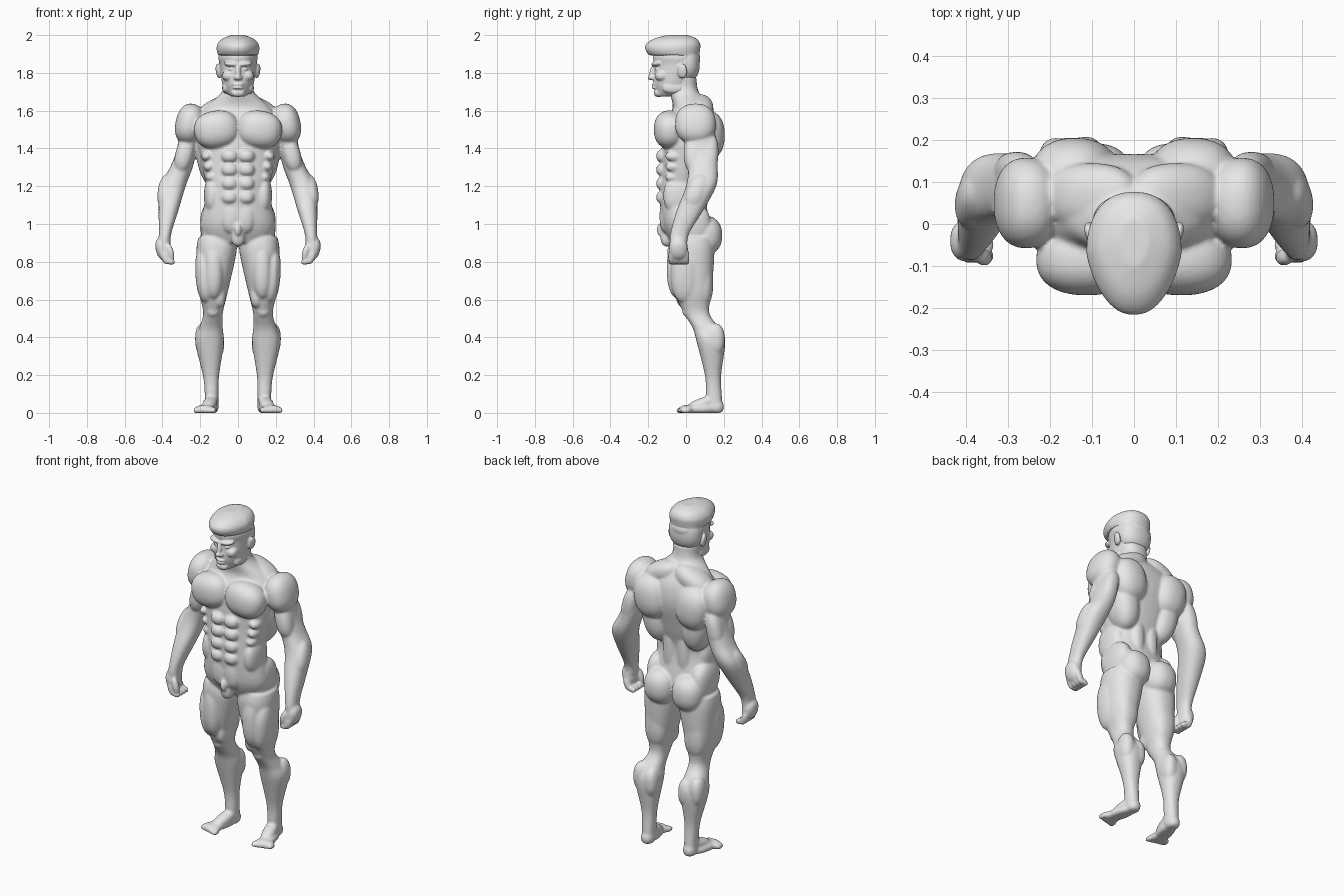
import bpy
import bmesh
from math import cos, sin, pi, radians
from mathutils import Euler, Matrix, Vector

cube = bpy.data.objects.get("Cube")
if cube:
    bpy.data.objects.remove(cube, do_unlink=True)

GREY = (.8, .8, .8, 1)
clay = bpy.data.materials.new("clay_grey")
clay.use_nodes = True
clay.diffuse_color = GREY
clay.node_tree.nodes["Principled BSDF"].inputs["Base Color"].default_value = GREY


def soft(value, power=.87):
    """Signed power, used to make circles and spheres a little squarer."""
    return abs(value) ** power * (1 if value >= 0 else -1)


def spline(before, start, end, after, t):
    """Smooth interpolation between two neighbouring rings."""
    return [q + t / 2 * (r - p + t * (2 * p - 5 * q + 4 * r - s + t * (3 * (q - r) + s - p)))
            for p, q, r, s in zip(before, start, end, after)]


def ring(z, wide, deep, x=0, y=0):
    """One horizontal cross-section: its height, half sizes and centre."""
    return z, wide, deep, x, y


def loft(mesh, rings, side=1, taper=0, segments=40, steps=5):
    """Closed skin over a stack of rings; taper narrows the front."""
    padded = [rings[0]] + rings + [rings[-1]]
    path = [spline(*padded[i:i + 4], step / steps)
            for i in range(len(rings) - 1) for step in range(steps)] + [rings[-1]]
    loops = []
    for z, wide, deep, x, y in path:
        loop = []
        for k in range(segments):
            angle = 2 * pi * k / segments
            across, depth = soft(cos(angle)), soft(sin(angle))
            across *= 1 - taper * max(0, -depth)
            loop.append(mesh.verts.new((side * x + wide * across, y + deep * depth, z)))
        loops.append(loop)
    for low, high in zip(loops, loops[1:]):
        for k in range(segments):
            n = (k + 1) % segments
            mesh.faces.new((low[k], low[n], high[n], high[k]))
    mesh.faces.new(loops[0])
    mesh.faces.new(loops[-1])


def muscle(mesh, z, wide, deep, tall, x=0, y=0, pitch=0, lean=0, turn=0, side=1):
    """Slightly squared ellipsoid with half sizes, turned by angles in degrees."""
    turned = Euler((radians(pitch), side * radians(lean), side * radians(turn)))
    place = Matrix.LocRotScale(Vector((side * x, y, z)), turned, None)
    ball = bmesh.ops.create_icosphere(mesh, subdivisions=4, radius=1)
    for v in ball["verts"]:
        v.co = place @ Vector([size * soft(p) for size, p in zip((wide, deep, tall), v.co)])


def pairs(mesh, **shapes):
    """Adds every named shape on both sides of the figure."""
    for shape in shapes.values():
        for side in (1, -1):
            muscle(mesh, side=side, **shape)


def finish(name, mesh, voxel, smoothing):
    """Fuses the overlapping shapes into one smooth skin."""
    bmesh.ops.recalc_face_normals(mesh, faces=mesh.faces)
    for v in mesh.verts:
        v.co.z = max(v.co.z, 0)
    data = bpy.data.meshes.new(name)
    mesh.to_mesh(data)
    mesh.free()
    data.materials.append(clay)
    part = bpy.data.objects.new(name, data)
    bpy.context.collection.objects.link(part)
    bpy.ops.object.select_all(action="DESELECT")
    part.select_set(True)
    bpy.context.view_layer.objects.active = part
    fuse = part.modifiers.new("fuse", "REMESH")
    fuse.mode = "VOXEL"
    fuse.voxel_size = voxel
    relax = part.modifiers.new("relax", "SMOOTH")
    relax.factor = .5
    relax.iterations = smoothing
    for modifier in ("fuse", "relax"):
        bpy.ops.object.modifier_apply(modifier=modifier)
    bpy.ops.object.shade_smooth()


body = bmesh.new()

# Torso and neck
loft(body, [
    ring(z=.9, wide=.17, deep=.1, y=.02),
    ring(z=1, wide=.2, deep=.125),
    ring(z=1.17, wide=.166, deep=.12, y=-.02),
    ring(z=1.3, wide=.19, deep=.13),
    ring(z=1.45, wide=.215, deep=.145, y=.02),
    ring(z=1.55, wide=.21, deep=.13, y=.03),
    ring(z=1.62, wide=.17, deep=.1, y=.03),
    ring(z=1.7, wide=.085, deep=.077, y=-.01),
    ring(z=1.78, wide=.08, deep=.075, y=-.02),
])
pairs(
    body,
    chest=dict(x=.113, y=-.085, z=1.5, wide=.12, deep=.085, tall=.1, lean=8),
    trapezius=dict(x=.1, y=.065, z=1.61, wide=.12, deep=.08, tall=.06, lean=25),
    shoulder_blade=dict(x=.14, y=.11, z=1.47, wide=.105, deep=.095, tall=.13, lean=10),
    side_back=dict(x=.14, y=.065, z=1.36, wide=.08, deep=.095, tall=.17, lean=10),
    lower_back=dict(x=.046, y=.06, z=1.17, wide=.046, deep=.055, tall=.2),
    oblique=dict(x=.135, y=-.03, z=1.15, wide=.045, deep=.09, tall=.1),
    lower_belly=dict(x=.035, y=-.1, z=1.04, wide=.055, deep=.04, tall=.09),
    hip=dict(x=.145, y=.03, z=1, wide=.055, deep=.1, tall=.11),
    buttock=dict(x=.092, y=.092, z=.94, wide=.094, deep=.1, tall=.105),
)
for row in range(4):
    pairs(body, belly=dict(x=.044, y=-.112, z=1.36 - row * .073, wide=.045, deep=.046, tall=.037))
for row in range(3):
    pairs(body, rib=dict(x=.165 - row * .012, y=-.06, z=1.36 - row * .055,
                         wide=.03, deep=.05, tall=.025, lean=30))
muscle(body, y=-.1, z=.93, wide=.035, deep=.035, tall=.05)
muscle(body, y=-.13, z=.97, wide=.018, deep=.025, tall=.035)

# Arms with closed hands
arm = [
    ring(z=1.55, wide=.055, deep=.08, x=.25, y=.055),
    ring(z=1.4, wide=.053, deep=.083, x=.27, y=.08),
    ring(z=1.3, wide=.06, deep=.078, x=.3, y=.09),
    ring(z=1.2, wide=.068, deep=.08, x=.345, y=.08),
    ring(z=1.07, wide=.052, deep=.07, x=.368, y=.02),
    ring(z=.95, wide=.033, deep=.05, x=.386, y=-.033),
    ring(z=.88, wide=.034, deep=.046, x=.392, y=-.04),
]
pairs(
    body,
    shoulder=dict(x=.257, y=.05, z=1.53, wide=.074, deep=.108, tall=.108, lean=-12),
    biceps=dict(x=.283, y=.04, z=1.37, wide=.048, deep=.052, tall=.1, lean=-14),
    triceps=dict(x=.28, y=.12, z=1.38, wide=.046, deep=.052, tall=.11, lean=-14),
    forearm=dict(x=.375, y=.055, z=1.17, wide=.05, deep=.055, tall=.1, pitch=-25, lean=-8),
    palm=dict(x=.398, y=-.04, z=.87, wide=.038, deep=.05, tall=.06, lean=12),
    thumb=dict(x=.357, y=-.08, z=.85, wide=.017, deep=.019, tall=.045, lean=15),
)
for finger in range(4):
    row = -.078 + finger * .027
    pairs(
        body,
        knuckle=dict(x=.388, y=row, z=.825, wide=.02, deep=.015, tall=.042, lean=22),
        fingertip=dict(x=.36, y=row, z=.802, wide=.028, deep=.015, tall=.017, lean=-15),
    )

# Legs
leg = [
    ring(z=.93, wide=.1, deep=.11, x=.11, y=.03),
    ring(z=.85, wide=.106, deep=.12, x=.114, y=.03),
    ring(z=.65, wide=.078, deep=.1, x=.13, y=.037),
    ring(z=.53, wide=.052, deep=.068, x=.132, y=.055),
    ring(z=.45, wide=.062, deep=.07, x=.143, y=.105),
    ring(z=.37, wide=.075, deep=.074, x=.15, y=.132),
    ring(z=.2, wide=.043, deep=.043, x=.143, y=.143),
    ring(z=.1, wide=.036, deep=.042, x=.14, y=.147),
    ring(z=.03, wide=.036, deep=.044, x=.14, y=.15),
]
pairs(
    body,
    outer_thigh=dict(x=.175, y=-.005, z=.73, wide=.05, deep=.075, tall=.15, lean=4),
    front_thigh=dict(x=.128, y=-.03, z=.76, wide=.055, deep=.072, tall=.16),
    inner_knee=dict(x=.098, y=-.005, z=.62, wide=.033, deep=.048, tall=.065),
    back_thigh=dict(x=.13, y=.08, z=.69, wide=.07, deep=.064, tall=.14),
    kneecap=dict(x=.134, y=.008, z=.545, wide=.034, deep=.028, tall=.038),
    inner_calf=dict(x=.115, y=.155, z=.37, wide=.042, deep=.053, tall=.085),
    outer_calf=dict(x=.185, y=.152, z=.39, wide=.042, deep=.053, tall=.085),
    heel=dict(x=.14, y=.157, z=.032, wide=.037, deep=.044, tall=.038),
    instep=dict(x=.15, y=.085, z=.045, wide=.037, deep=.085, tall=.034, pitch=20, turn=12),
    sole=dict(x=.16, y=.07, z=.02, wide=.043, deep=.1, tall=.026, turn=14),
    ball=dict(x=.175, y=.005, z=.018, wide=.052, deep=.04, tall=.024),
)
for toe in range(5):
    pairs(body, toe=dict(x=.13 + toe * .023, y=-.025 + toe * .006, z=.013,
                         wide=.014, deep=.026, tall=.017))
for side in (1, -1):
    loft(body, arm, side)
    loft(body, leg, side)
finish("body", body, voxel=.007, smoothing=6)

# Head with face and ears
head = bmesh.new()
loft(head, [
    ring(z=1.675, wide=.035, deep=.045, y=-.11),
    ring(z=1.7, wide=.068, deep=.078, y=-.08),
    ring(z=1.75, wide=.085, deep=.102, y=-.07),
    ring(z=1.84, wide=.097, deep=.118, y=-.05),
    ring(z=1.9, wide=.1, deep=.12, y=-.05),
    ring(z=1.98, wide=.04, deep=.05, y=-.05),
], taper=.2)
pairs(
    head,
    brow=dict(x=.036, y=-.155, z=1.847, wide=.04, deep=.026, tall=.013, lean=-6, turn=18),
    eye=dict(x=.036, y=-.15, z=1.82, wide=.017, deep=.016, tall=.009),
    cheek=dict(x=.05, y=-.128, z=1.785, wide=.033, deep=.036, tall=.028),
    jaw=dict(x=.062, y=-.065, z=1.72, wide=.022, deep=.06, tall=.03),
    nostril=dict(x=.012, y=-.178, z=1.774, wide=.011, deep=.014, tall=.011),
    ear=dict(x=.103, y=-.02, z=1.81, wide=.013, deep=.026, tall=.038, lean=8, turn=-15),
)
muscle(head, y=-.172, z=1.805, wide=.014, deep=.02, tall=.042, pitch=-14)
muscle(head, y=-.186, z=1.776, wide=.014, deep=.017, tall=.014)
for lip in (1.722, 1.738):
    muscle(head, y=-.167, z=lip, wide=.028, deep=.014, tall=.008)
muscle(head, y=-.145, z=1.694, wide=.036, deep=.025, tall=.022)
finish("head", head, voxel=.005, smoothing=4)

# Hair with a heavy front edge, and the short hair at the back
hair = bmesh.new()
loft(hair, [
    ring(z=1.893, wide=.106, deep=.132, y=-.062),
    ring(z=1.92, wide=.113, deep=.144, y=-.07),
    ring(z=1.95, wide=.11, deep=.144, y=-.068),
    ring(z=1.98, wide=.085, deep=.115, y=-.057),
    ring(z=2, wide=.035, deep=.055, y=-.045),
], taper=.25)
muscle(hair, y=-.005, z=1.85, wide=.1, deep=.078, tall=.1)
finish("hair", hair, voxel=.006, smoothing=4)
